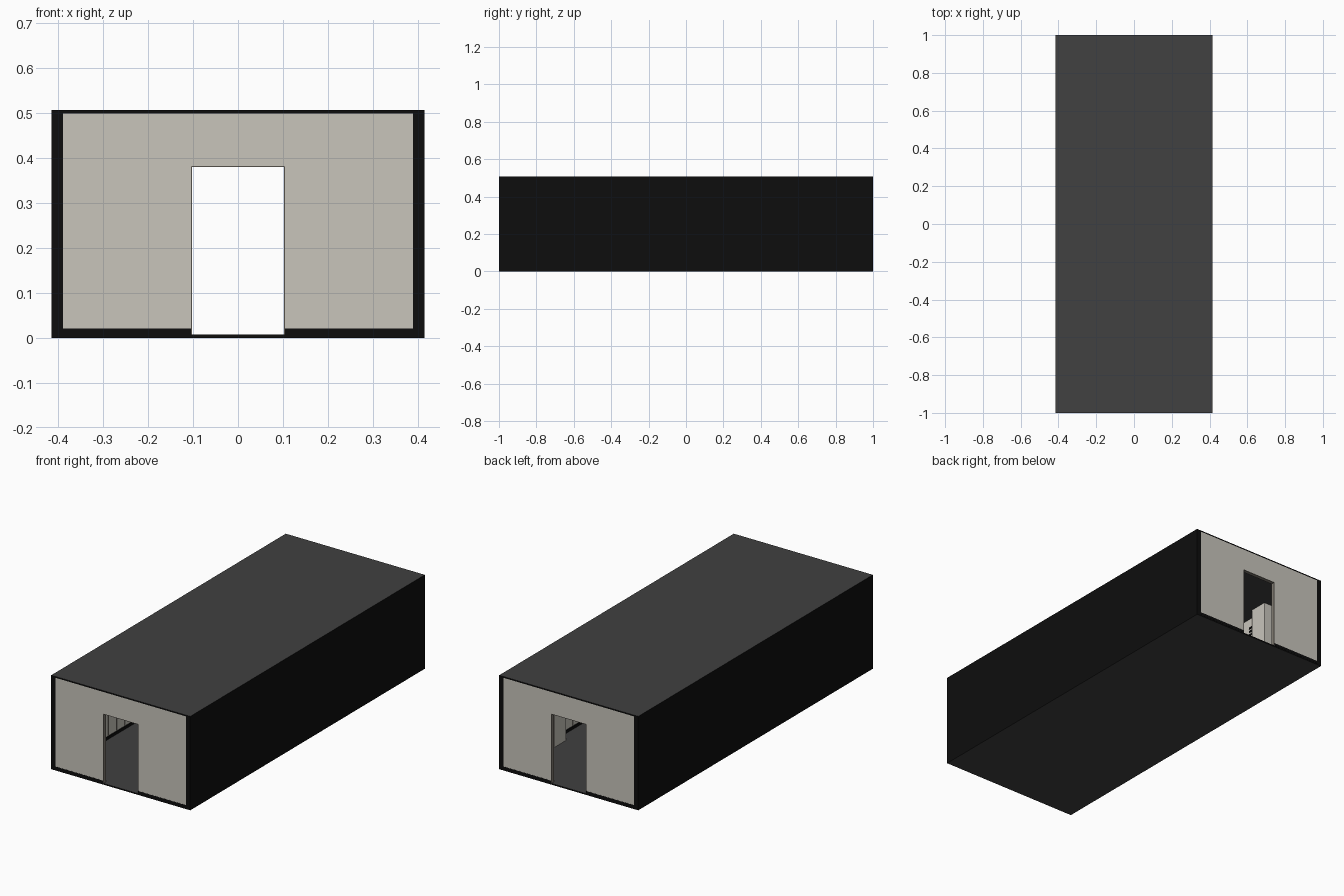
import bpy, bmesh

if "Cube" in bpy.data.objects:
    bpy.data.objects.remove(bpy.data.objects["Cube"])

W, L, H = 0.415, 1.0, 0.507      # half width, half length, height
IN = 0.39                        # inner face of the side walls
T = 0.007                        # slab thickness
END = 0.02                       # end wall thickness
DW, DH = 0.105, 0.383            # door half width and top


def material(name, rgb):
    m = bpy.data.materials.new(name)
    m.diffuse_color = (*rgb, 1)
    m.use_nodes = True
    m.node_tree.nodes["Principled BSDF"].inputs["Base Color"].default_value = m.diffuse_color
    return m


BLACK = material("black", (0.004, 0.004, 0.004))
GREY = material("dark grey", (0.052, 0.052, 0.052))
BEIGE = material("warm beige", (0.58, 0.555, 0.50))
TRIM = material("door trim taupe", (0.22, 0.20, 0.17))


def boxes(name, mats, *ranges):
    """One object from boxes given as (x0, x1, y0, y1, z0, z1)."""
    bm = bmesh.new()
    for x0, x1, y0, y1, z0, z1 in ranges:
        vs = bmesh.ops.create_cube(bm, size=1)["verts"]
        for v in vs:
            v.co.x = x1 if v.co.x > 0 else x0
            v.co.y = y1 if v.co.y > 0 else y0
            v.co.z = z1 if v.co.z > 0 else z0
    bm.normal_update()
    # second colour, if any, goes on the edges of a slab
    for f in bm.faces:
        f.material_index = int(len(mats) > 1 and abs(f.normal.z) < 0.5)
    me = bpy.data.meshes.new(name)
    bm.to_mesh(me)
    bm.free()
    ob = bpy.data.objects.new(name, me)
    for m in mats:
        me.materials.append(m)
    bpy.context.collection.objects.link(ob)
    return ob


def mirrored(ob, x=True, y=False):
    mod = ob.modifiers.new("mirror", 'MIRROR')
    mod.use_axis = (x, y, False)
    return ob


# floor and roof slabs: grey faces, black edges
boxes("floor", [GREY, BLACK], (-W, W, -L, L, 0, T))
boxes("roof", [GREY, BLACK], (-W, W, -L, L, H - T, H))

# black outer walls with a beige inner lining
mirrored(boxes("side_wall", [BLACK], (IN, W, -L, L, T, H - T)))
mirrored(boxes("wall_lining", [BEIGE],
               (IN - 0.008, IN, -L + END, L - END, T, H - T)))

# end walls with a doorway
mirrored(boxes("end_wall", [BEIGE], (DW, IN, -L, -L + END, T, H - T)),
         y=True)
mirrored(boxes("door_lintel", [BEIGE], (-DW, DW, -L, -L + END, DH, H - T)),
         x=False, y=True)

# thin door frames
mirrored(boxes("door_jamb", [TRIM],
               (DW - 0.003, DW, -L, -L + END, T, DH)), y=True)
mirrored(boxes("door_head", [TRIM],
               (-DW + 0.003, DW - 0.003, -L, -L + END, DH - 0.003, DH)),
         x=False, y=True)

# black skirting, outside on the ends and inside along the walls
mirrored(boxes("end_skirting", [BLACK],
               (DW, IN, -L - 0.0008, -L, T, 0.021),
               (DW, IN, -L + END, -L + END + 0.004, T, 0.021)), y=True)
mirrored(boxes("side_skirting", [BLACK],
               (IN - 0.014, IN - 0.008, -L + END + 0.004, L - END - 0.004,
                T, 0.021)))

# interior pilasters, panel joints and small wall vents
pilasters = (-0.8, -0.1, 0.6)
mirrored(boxes("pilaster", [BEIGE],
               *[(0.33, IN - 0.008, y - 0.05, y + 0.05, T, H - T)
                 for y in pilasters]))
mirrored(boxes("panel_joint", [TRIM],
               *[(IN - 0.01, IN - 0.008, y / 100 - 0.001, y / 100 + 0.001,
                  0.021, H - T) for y in range(-91, 92, 7)]))
mirrored(boxes("wall_vent", [BLACK],
               *[(IN - 0.012, IN - 0.008, y - 0.13, y - 0.08,
                  0.38 + k * 0.02, 0.39 + k * 0.02)
                 for y in pilasters for k in range(4)]))
